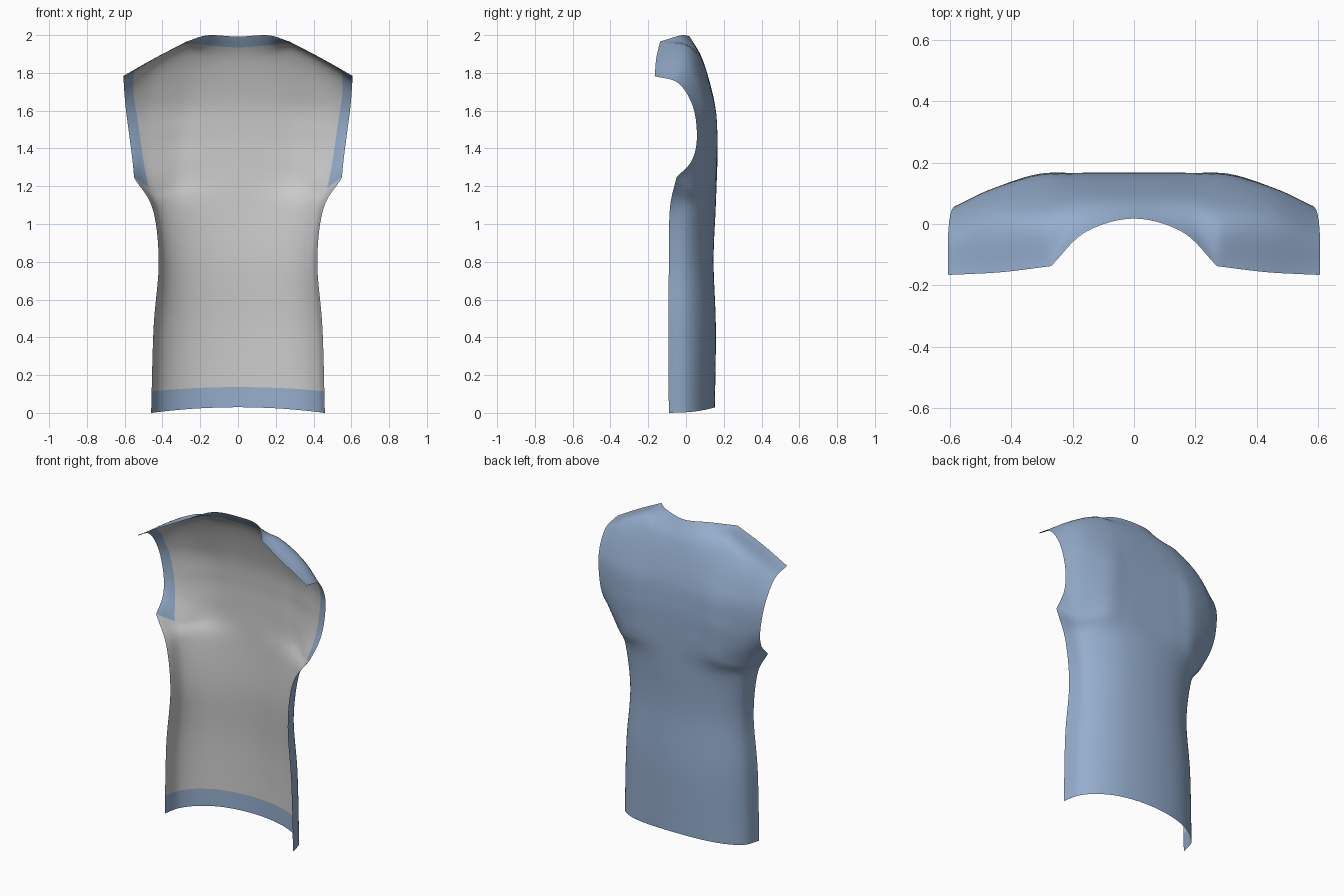
import bpy, bmesh
from math import sin, cos, pi
from mathutils import Vector

if "Cube" in bpy.data.objects:
    bpy.data.objects.remove(bpy.data.objects["Cube"])

BLUE = bpy.data.materials.new("blue_cloth")
BLUE.diffuse_color = (0.30, 0.42, 0.61, 1)
BLUE.use_nodes = True
BLUE.node_tree.nodes["Principled BSDF"].inputs["Base Color"].default_value = BLUE.diffuse_color

# Torso sections: height, half width, y at centre back, y at side seam
TORSO = [(0.0, 0.46, 0.153, -0.09), (0.45, 0.447, 0.158, -0.093),
         (0.80, 0.42, 0.146, -0.09), (1.08, 0.452, 0.157, -0.085)]

# Upper profiles from armhole base to top edge, centre back to armhole
UPPER = [
    [(0, .163, 1.24), (0, .166, 1.36), (0, .165, 1.50), (0, .148, 1.66), (0, .088, 1.87), (0, .02, 1.992)],
    [(.19, .16, 1.23), (.185, .165, 1.35), (.18, .165, 1.49), (.175, .147, 1.66), (.165, .075, 1.885), (.16, -.025, 1.999)],
    [(.33, .138, 1.21), (.325, .155, 1.34), (.315, .161, 1.48), (.305, .14, 1.66), (.285, .03, 1.922), (.272, -.137, 1.966)],
    [(.452, .05, 1.185), (.465, .095, 1.32), (.465, .113, 1.47), (.46, .10, 1.65), (.45, .01, 1.85), (.437, -.157, 1.88)],
    [(.55, -.05, 1.245), (.558, .03, 1.33), (.573, .06, 1.45), (.595, .04, 1.62), (.605, -.04, 1.748), (.605, -.165, 1.785)],
]


def torso_point(row, u):
    z, w, back, side = row
    a = u * pi / 2
    s, c = max(sin(a), 0) ** 0.9, max(cos(a), 0) ** 0.9
    rise = 0.03 * (1 - s * s) if z == 0 else 0
    return Vector((w * s, side + (back - side) * c, z + rise))


def spline(p, s, breaks=()):
    """Smooth curve through the points p, with corners at the break indices."""
    i = min(max(int(s), 0), len(p) - 2)
    f = s - i
    b, c = p[i], p[i + 1]
    a = 2 * b - c if i == 0 or i in breaks else p[i - 1]
    d = 2 * c - b if i + 2 == len(p) or i + 1 in breaks else p[i + 2]
    m, n = (c - a) / 2, (d - b) / 2
    return (b * (2 * f**3 - 3 * f**2 + 1) + m * (f**3 - 2 * f**2 + f)
            + c * (3 * f**2 - 2 * f**3) + n * (f**3 - f**2))


half = [[torso_point(r, k / 4) for r in TORSO] + [Vector(p) for p in UPPER[k]]
        for k in range(5)]
flip = lambda col: [Vector((-p.x, p.y, p.z)) for p in col]
COLS = [flip(c) for c in half[:0:-1]] + half


def surface(u, t):
    """u runs -1..1 between armholes, t runs 0..9 from hem to top edge."""
    row = [spline(c, t, (4,) if k in (0, 8) else ()) for k, c in enumerate(COLS)]
    s = (u + 1) * 4
    corner = min(max(t - 8, 0), 1)
    return spline(row, s).lerp(spline(row, s, (2, 6)), corner)


def normal(u, t):
    e = 0.004
    du = surface(min(u + e, 1), t) - surface(max(u - e, -1), t)
    dt = surface(u, min(t + e, 9)) - surface(u, max(t - e, 0))
    return dt.cross(du).normalized()


def patch(name, maps, na, nb, inset=0.0, mat=None):
    """Cloth piece; each map turns (a, b) in 0..1 into surface coordinates."""
    bm = bmesh.new()
    for fn in maps:
        grid = []
        for j in range(nb + 1):
            line = []
            for i in range(na + 1):
                u, t = fn(i / na, j / nb)
                line.append(bm.verts.new(surface(u, t) - normal(u, t) * inset))
            grid.append(line)
        for j in range(nb):
            for i in range(na):
                q = [grid[j][i], grid[j + 1][i], grid[j + 1][i + 1], grid[j][i + 1]]
                # inner pieces face the body
                f = bm.faces.new(q[::-1] if inset else q)
                f.smooth = True
    me = bpy.data.meshes.new(name)
    bm.to_mesh(me)
    bm.free()
    if mat:
        me.materials.append(mat)
    ob = bpy.data.objects.new(name, me)
    bpy.context.collection.objects.link(ob)
    return ob


def armhole(side):
    def fn(a, b):
        inner = 0.80 + 0.12 * min(1, b * 1.5)
        k = a if side > 0 else 1 - a
        return side * (inner + (1 - inner) * k), 4 + 5 * b
    return fn


whole = lambda a, b: (2 * a - 1, 9 * b)

# Outer back panel and grey inside
patch("back_panel", [whole], 80, 90, 0.0, BLUE)
patch("inner_lining", [whole], 80, 90, 0.0015)

# Facing strips on the inside edges
patch("hem_facing", [lambda a, b: (2 * a - 1, 0.25 * b)], 80, 4, 0.003, BLUE)
patch("neck_facing", [lambda a, b: (a - 0.5, 8.5 + 0.5 * b)], 48, 8, 0.003, BLUE)
patch("armhole_facings", [armhole(1), armhole(-1)], 8, 60, 0.003, BLUE)
